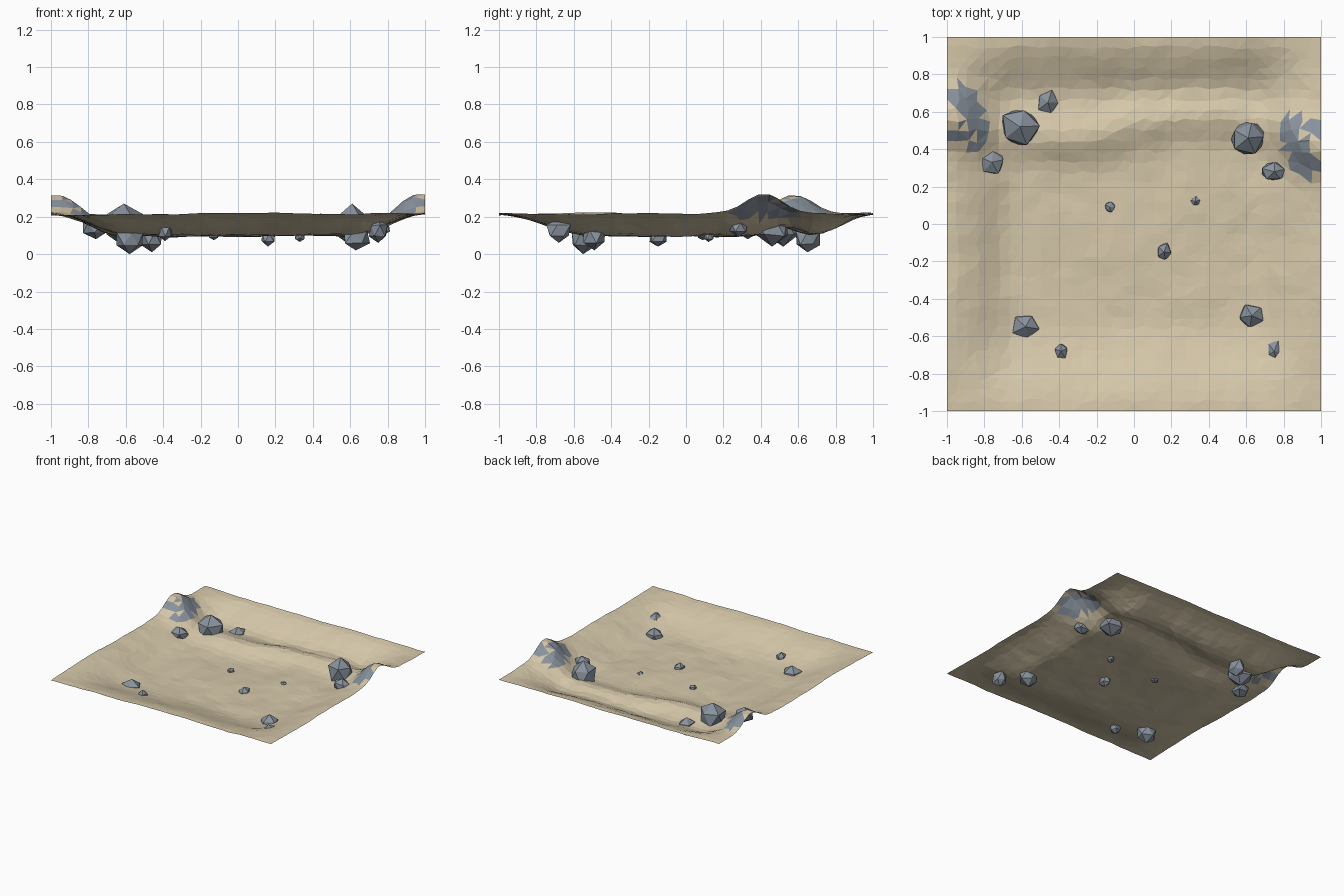
import bpy
import bmesh
import math
import random
from mathutils import Vector, noise

random.seed(4)
cube = bpy.data.objects.get("Cube")
if cube:
    bpy.data.objects.remove(cube, do_unlink=True)


def material(name, color):
    mat = bpy.data.materials.new(name)
    mat.use_nodes = True
    mat.diffuse_color = (*color, 1)
    mat.node_tree.nodes["Principled BSDF"].inputs["Base Color"].default_value = (*color, 1)
    return mat


SAND = material("pale sand", (0.67, 0.575, 0.40))
STONE = material("blue grey stone", (0.25, 0.29, 0.34))


def add_object(name, bm, mats):
    mesh = bpy.data.meshes.new(name)
    bm.to_mesh(mesh)
    bm.free()
    for mat in mats:
        mesh.materials.append(mat)
    obj = bpy.data.objects.new(name, mesh)
    bpy.context.collection.objects.link(obj)
    return obj


def smoothstep(a, b, t):
    t = min(max((t - a) / (b - a), 0), 1)
    return t * t * (3 - 2 * t)


def bump(d, width):
    return math.exp(-(d / width) ** 2)


CREST = [(-1, 0.58), (-0.7, 0.48), (-0.3, 0.47), (0.1, 0.55),
         (0.4, 0.58), (0.7, 0.53), (1, 0.42)]


def crest_y(x):
    for (x0, y0), (x1, y1) in zip(CREST, CREST[1:]):
        if x <= x1:
            return y0 + (y1 - y0) * smoothstep(x0, x1, x)
    return CREST[-1][1]


def height(x, y):
    # Shallow basin with raised rims
    side = smoothstep(0.6, 1, abs(x))
    end = smoothstep(0.65, 1, y) if y > 0 else smoothstep(0.5, 1, -y)
    rim = 1 - (1 - side) * (1 - end)
    z = 0.1 + 0.115 * rim
    # Cross ridge that swells into a hill at each side
    d = y - crest_y(x)
    z += 0.05 * bump(d, 0.11) * (1 - side)
    z += 0.105 * bump(d, 0.14) * smoothstep(0.7, 0.96, abs(x))
    # Gentle unevenness
    z += 0.012 * noise.noise(Vector((x * 3, y * 3, 1.7)))
    z += 0.006 * noise.noise(Vector((x * 9, y * 9, 5.2)))
    return z


# Ground sheet
bm = bmesh.new()
bmesh.ops.create_grid(bm, x_segments=36, y_segments=36, size=1)
for v in bm.verts:
    if not v.is_boundary:
        v.co.x += random.uniform(-0.012, 0.012)
        v.co.y += random.uniform(-0.012, 0.012)
    v.co.z = height(v.co.x, v.co.y)
bmesh.ops.triangulate(bm, faces=bm.faces[:], quad_method="SHORT_EDGE")
bm.normal_update()
# Bare stone shows on the steep flanks of the two hills
for f in bm.faces:
    c = f.calc_center_median()
    d = c.y - crest_y(c.x)
    if abs(c.x) > 0.76 and c.z > 0.2 and abs(d) < 0.2 and f.normal.z < 0.88:
        f.material_index = 1
add_object("ground", bm, [SAND, STONE])

# Loose rocks: x, y, half widths, bottom and top
ROCKS = [
    (-0.61, 0.52, 0.11, 0.11, 0.04, 0.27),
    (-0.46, 0.65, 0.065, 0.07, 0.01, 0.16),
    (-0.76, 0.33, 0.075, 0.075, 0.08, 0.2),
    (0.61, 0.46, 0.105, 0.1, 0.04, 0.27),
    (0.75, 0.28, 0.075, 0.055, 0.09, 0.2),
    (-0.13, 0.09, 0.03, 0.03, 0.075, 0.125),
    (0.33, 0.12, 0.03, 0.03, 0.065, 0.125),
    (0.16, -0.15, 0.045, 0.05, 0.04, 0.14),
    (-0.58, -0.55, 0.085, 0.08, 0.0, 0.16),
    (-0.39, -0.68, 0.037, 0.045, 0.07, 0.17),
    (0.63, -0.49, 0.08, 0.07, 0.02, 0.17),
    (0.75, -0.68, 0.055, 0.07, 0.06, 0.19),
]
for i, (x, y, rx, ry, low, top) in enumerate(ROCKS):
    bm = bmesh.new()
    bmesh.ops.create_icosphere(bm, subdivisions=1, radius=1)
    turn = random.uniform(0, math.tau)
    for v in bm.verts:
        p = v.co.copy()
        if abs(p.z) < 0.9:
            p *= random.uniform(0.85, 1.15)
        px = p.x * math.cos(turn) - p.y * math.sin(turn)
        py = p.x * math.sin(turn) + p.y * math.cos(turn)
        v.co = (px * rx, py * ry, (low + top) / 2 + p.z * (top - low) / 2)
    rock = add_object(f"rock_{i + 1}", bm, [STONE])
    rock.location = (x, y, 0)
